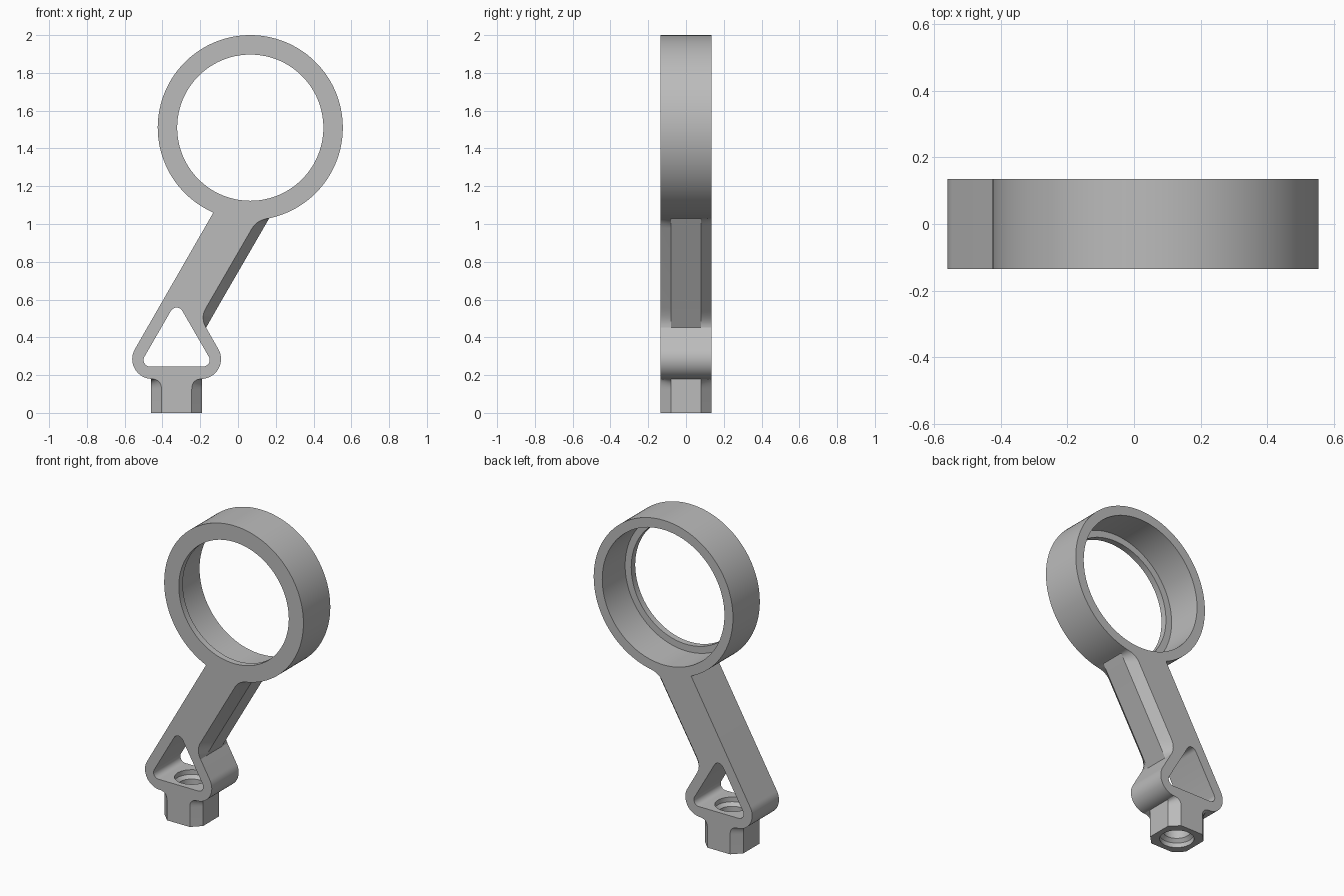
import bpy, bmesh, math
from mathutils import Vector

cube = bpy.data.objects.get("Cube")
if cube:
    bpy.data.objects.remove(cube, do_unlink=True)

grey = bpy.data.materials.new("plain_grey")
grey.use_nodes = True
colour = (0.5, 0.5, 0.5, 1)
grey.diffuse_color = colour
grey.node_tree.nodes["Principled BSDF"].inputs["Base Color"].default_value = colour

HALF = 0.135          # half depth of the whole part
FLAT = 0.08           # half width left between chamfers
CUT = HALF - FLAT
RING = Vector((0.065, 1.51))
NECK_X = -0.325


def arc(c, r, a0, a1, n):
    """Points on a circle, angles in degrees."""
    angles = [math.radians(a0 + (a1 - a0) * i / n) for i in range(n + 1)]
    return [Vector((c[0] + r * math.cos(a), c[1] + r * math.sin(a))) for a in angles]


def fillet(p, ctrl, q, n=8):
    p, ctrl, q = Vector(p), Vector(ctrl), Vector(q)
    return [p * (1 - t) ** 2 + ctrl * 2 * t * (1 - t) + q * t * t
            for t in (i / n for i in range(n + 1))]


def straight(p, q, n=8):
    return [Vector(p).lerp(Vector(q), i / n) for i in range(n + 1)]


def add_object(name, bm):
    bmesh.ops.recalc_face_normals(bm, faces=bm.faces)
    mesh = bpy.data.meshes.new(name)
    bm.to_mesh(mesh)
    bm.free()
    mesh.materials.append(grey)
    ob = bpy.data.objects.new(name, mesh)
    bpy.context.collection.objects.link(ob)
    return ob


def loft(name, layers):
    """Skin closed x-z outlines placed at given y depths."""
    bm = bmesh.new()
    loops = [[bm.verts.new((p.x, y, p.y)) for p in pts] for y, pts in layers]
    for a, b in zip(loops, loops[1:]):
        for i in range(len(a)):
            j = (i + 1) % len(a)
            bm.faces.new((a[i], a[j], b[j], b[i]))
    bm.faces.new(loops[0])
    bm.faces.new(loops[-1])
    return add_object(name, bm)


def revolve(name, profile, n):
    """Closed solid turned about z from (radius, height) points."""
    bm = bmesh.new()
    loops = [[bm.verts.new((r * math.cos(k * math.tau / n), r * math.sin(k * math.tau / n), h))
              for k in range(n)] for r, h in profile]
    for a, b in zip(loops, loops[1:]):
        for i in range(n):
            j = (i + 1) % n
            bm.faces.new((a[i], a[j], b[j], b[i]))
    bm.faces.new(loops[0])
    bm.faces.new(loops[-1])
    return add_object(name, bm)


# Outline pairs: full outline at mid depth, chamfered outline at the faces
mid, face = [], []


def both(points):
    mid.extend(points)
    face.extend(points)


def chamfered(mid_points, face_points):
    mid.extend(mid_points)
    face.extend(face_points)


# Neck, right side, with the chamfer running out under the triangle
nr, nl, zb, zt = NECK_X + HALF, NECK_X - HALF, 0.125, 0.18
chamfered([Vector((nr, 0))], [Vector((nr - CUT, 0))])
chamfered(straight((nr, zb), (nr, zt)),
          fillet((nr - CUT, zb), (nr - CUT, zt), (nr, zt)))
# Right rounded corner of the triangle
both(arc((-0.195, 0.285), 0.105, -85, 30, 20))
# Arm, right side: chamfer runs out at both ends
chamfered(straight((-0.169, 0.451), (-0.110, 0.555)),
          fillet((-0.169, 0.451), (-0.2, 0.503), (-0.170, 0.555)))
chamfered(straight((0.135, 0.978), (0.165, 1.03)),
          fillet((0.075, 0.978), (0.101, 1.022), (0.165, 1.03)))
# Around the ring, then down the plain side of the arm
both(arc(RING, 0.49, -77, 246.5, 120))
both(arc((-0.455, 0.285), 0.105, 150, 265, 20))
# Neck, left side
chamfered(straight((nl, zt), (nl, zb)),
          fillet((nl, zt), (nl + CUT, zt), (nl + CUT, zb)))
chamfered([Vector((nl, 0))], [Vector((nl + CUT, 0))])

bracket = loft("ring_bracket", [(-HALF, face), (-FLAT, mid), (FLAT, mid), (HALF, face)])

# Rounded triangular window
window = (arc((-0.465, 0.28), 0.035, 150, 270, 10)
          + arc((-0.185, 0.28), 0.035, 270, 390, 10)
          + arc((NECK_X, 0.5225), 0.035, 30, 150, 10))
window_cutter = loft("window_cutter", [(-0.3, window), (0.3, window)])

# Stepped ring bore that leaves a thin lip at the front
ring_cutter = revolve("ring_bore_cutter",
                      [(0.387, -0.3), (0.387, -0.095), (0.43, -0.095), (0.43, 0.3)], 120)
ring_cutter.rotation_euler.x = -math.pi / 2
ring_cutter.location = (RING.x, 0, RING.y)

# Vertical neck bore, widened at both ends
neck_cutter = revolve("neck_bore_cutter",
                      [(0.1, -0.1), (0.1, 0.03), (0.08, 0.05),
                       (0.08, 0.195), (0.1, 0.215), (0.1, 0.29)], 48)
neck_cutter.location.x = NECK_X

cutters = [window_cutter, ring_cutter, neck_cutter]
for cutter in cutters:
    cutter.hide_render = True
    mod = bracket.modifiers.new(cutter.name, 'BOOLEAN')
    mod.operation = 'DIFFERENCE'
    mod.solver = 'EXACT'
    mod.object = cutter

# Apply the cuts and shade
bpy.ops.object.select_all(action='DESELECT')
bracket.select_set(True)
bpy.context.view_layer.objects.active = bracket
for cutter in cutters:
    bpy.ops.object.modifier_apply(modifier=cutter.name)
    bpy.data.objects.remove(cutter, do_unlink=True)
bpy.ops.object.shade_smooth_by_angle(angle=math.radians(25))
